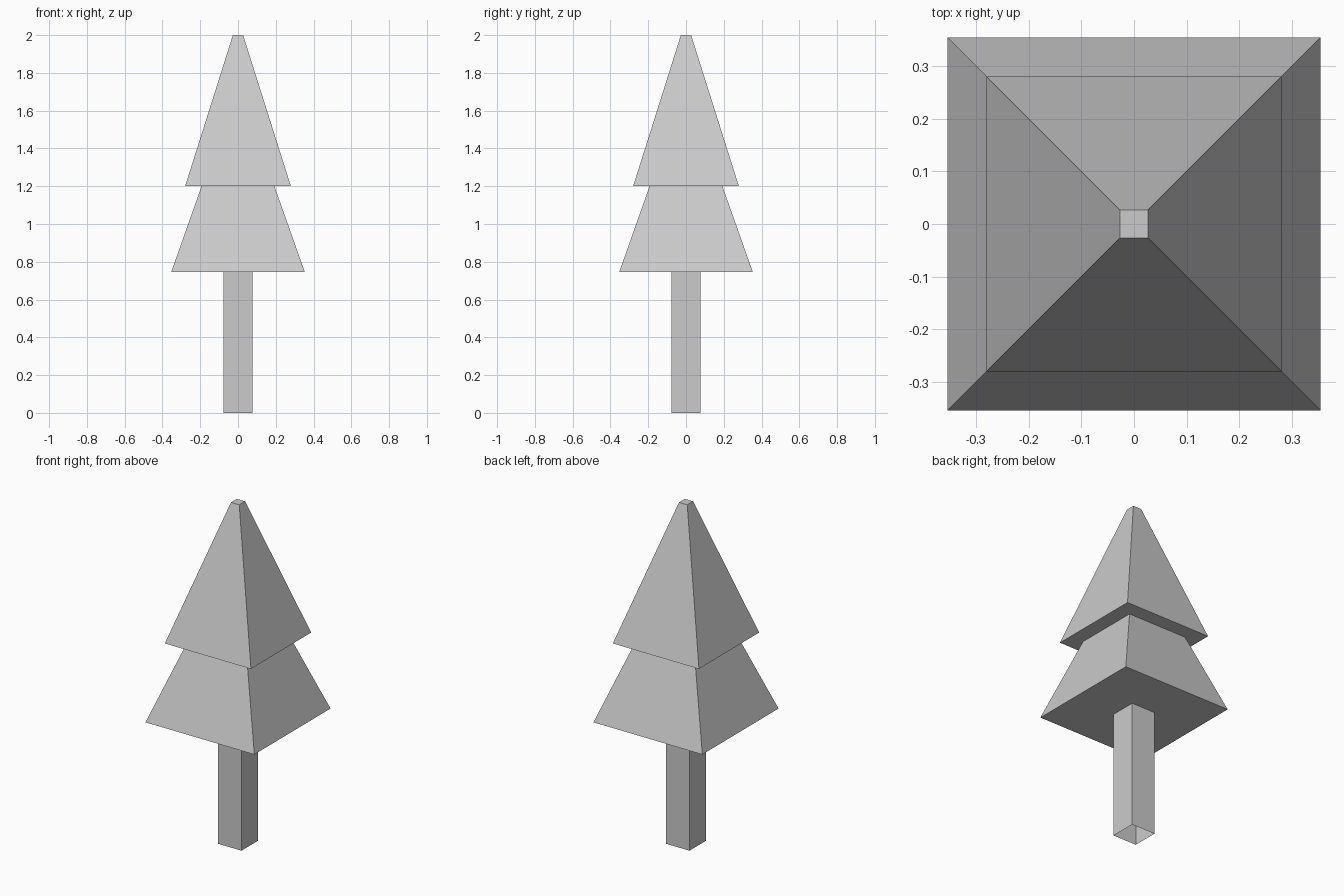
import bpy
import bmesh

if "Cube" in bpy.data.objects:
    bpy.data.objects.remove(bpy.data.objects["Cube"])


def square_loft(name, rings, cap_top=False):
    """Skin a stack of square rings given as (half width, height)."""
    bm = bmesh.new()
    loops = [[bm.verts.new((sx * h, sy * h, z))
              for sx, sy in ((-1, -1), (1, -1), (1, 1), (-1, 1))]
             for h, z in rings]
    for a, b in zip(loops, loops[1:]):
        for i in range(4):
            j = (i + 1) % 4
            bm.faces.new((a[i], a[j], b[j], b[i]))
    if cap_top:
        bm.faces.new(loops[-1])
    mesh = bpy.data.meshes.new(name)
    bm.to_mesh(mesh)
    bm.free()
    obj = bpy.data.objects.new(name, mesh)
    bpy.context.collection.objects.link(obj)
    return obj


TRUNK, LOW_TOP = 0.077, 0.193

# Open-ended square trunk
square_loft("trunk", [(TRUNK, 0), (TRUNK, 0.745)])

# Lower foliage: underside around the trunk, then sloping sides
square_loft("lower_foliage", [(TRUNK, 0.745), (0.354, 0.745), (LOW_TOP, 1.2)])

# Upper foliage: overhanging underside, sloping sides and blunt tip
square_loft("upper_foliage", [(LOW_TOP, 1.2), (0.28, 1.2), (0.027, 2.0)], cap_top=True)
